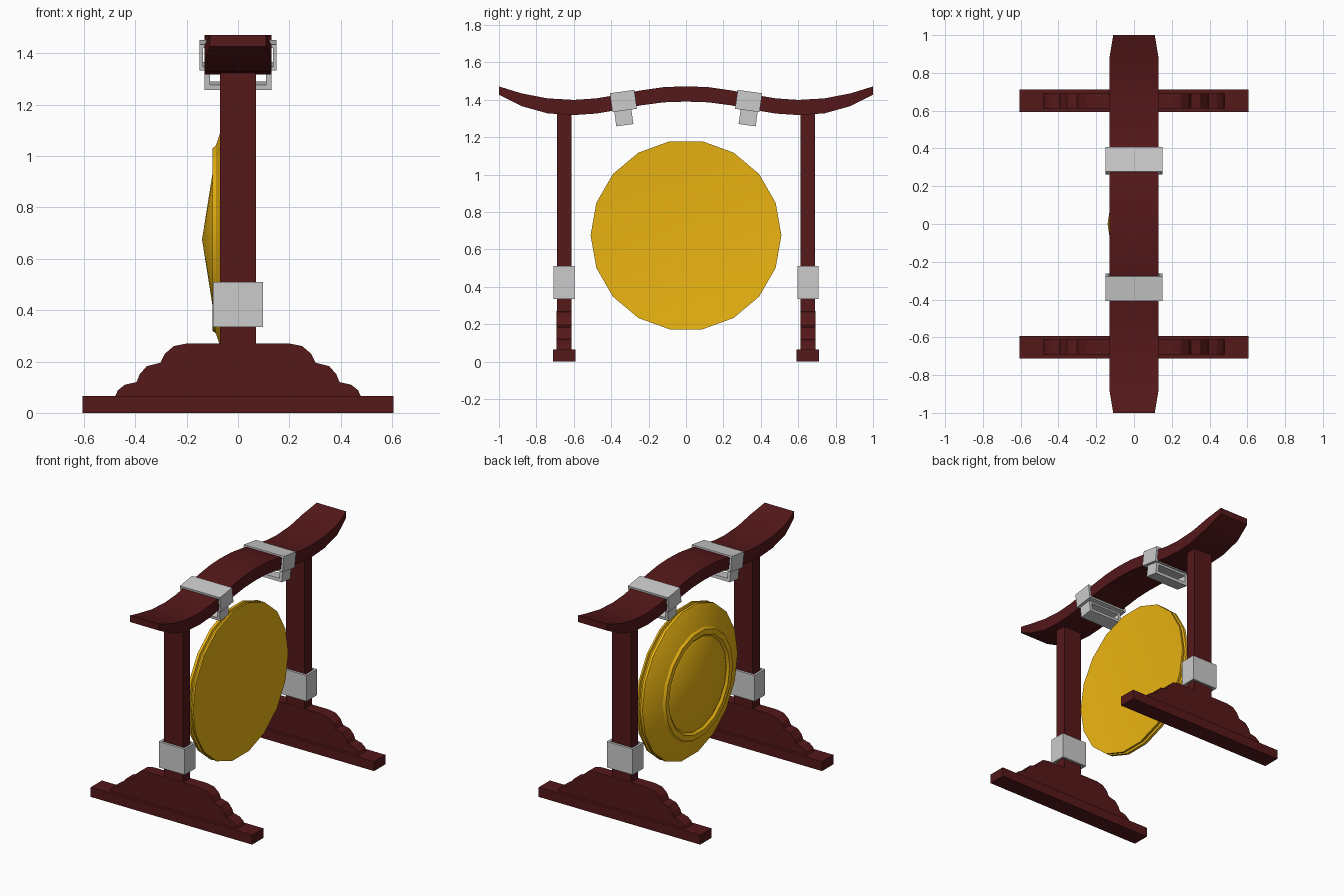
import bpy, bmesh, math
from mathutils import Matrix

if "Cube" in bpy.data.objects:
    bpy.data.objects.remove(bpy.data.objects["Cube"])


def material(name, rgb):
    m = bpy.data.materials.new(name)
    m.diffuse_color = (*rgb, 1)
    m.use_nodes = True
    m.node_tree.nodes["Principled BSDF"].inputs["Base Color"].default_value = m.diffuse_color
    return m


WOOD = material("dark_red_wood", (0.09, 0.009, 0.010))
GOLD = material("gold_metal", (0.83, 0.46, 0.006))


def finish(name, bm, mat=None):
    bmesh.ops.recalc_face_normals(bm, faces=bm.faces)
    me = bpy.data.meshes.new(name)
    bm.to_mesh(me)
    bm.free()
    ob = bpy.data.objects.new(name, me)
    bpy.context.collection.objects.link(ob)
    if mat:
        me.materials.append(mat)
    return ob


def smooth(ob, degrees):
    bpy.ops.object.select_all(action='DESELECT')
    ob.select_set(True)
    bpy.context.view_layer.objects.active = ob
    bpy.ops.object.shade_smooth_by_angle(angle=math.radians(degrees))


def box(name, centre, size, mat=None):
    bm = bmesh.new()
    bmesh.ops.create_cube(bm, size=1, matrix=Matrix.Translation(centre) @ Matrix.Diagonal((*size, 1)))
    return finish(name, bm, mat)


def tube(name, half_a, half_b, half_len, wall, matrix):
    """Open rectangular sleeve running along its local z axis."""
    bm = bmesh.new()
    rings = []
    for inset, z in ((0, -half_len), (0, half_len), (wall, half_len), (wall, -half_len)):
        a, b = half_a - inset, half_b - inset
        rings.append([bm.verts.new((sx * a, sy * b, z))
                      for sx, sy in ((1, 1), (-1, 1), (-1, -1), (1, -1))])
    for i in range(4):
        r, q = rings[i], rings[(i + 1) % 4]
        for k in range(4):
            bm.faces.new((r[k], r[(k + 1) % 4], q[(k + 1) % 4], q[k]))
    bm.transform(matrix)
    return finish(name, bm)


# Stepped foot, post and metal sleeve at each end
STEPS = [(.48, .06), (.468, .088), (.44, .11), (.395, .12), (.383, .15), (.355, .182),
         (.302, .195), (.285, .23), (.25, .26), (.20, .27)]
outline = STEPS + [(-x, z) for x, z in reversed(STEPS)]
for side, s in (("left", -1), ("right", 1)):
    y = .652 * s
    box(f"foot_base_{side}", (0, y, .0325), (1.21, .12, .065), WOOD)
    bm = bmesh.new()
    face = bm.faces.new([bm.verts.new((x, y - .04, z)) for x, z in outline])
    new = bmesh.ops.extrude_face_region(bm, geom=[face])["geom"]
    bmesh.ops.translate(bm, vec=(0, .08, 0), verts=[g for g in new if isinstance(g, bmesh.types.BMVert)])
    finish(f"foot_steps_{side}", bm, WOOD)
    box(f"post_{side}", (0, y, .70), (.14, .077, 1.26), WOOD)
    tube(f"post_sleeve_{side}", .097, .057, .0875, .015, Matrix.Translation((0, y, .4225)))

    # Clamp around the beam with a hanging loop under it, tilted with the beam
    place = (Matrix.Translation((0, .335 * s, 1.393)) @ Matrix.Rotation(math.radians(-8 * s), 4, 'X'))
    along_y = Matrix.Rotation(math.radians(90), 4, 'X')
    tube(f"beam_clamp_{side}", .15, .051, .066, .014, place @ along_y)
    tube(f"hanging_loop_{side}", .13, .042, .046, .02,
         place @ Matrix.Translation((0, .01 * s, -.087)) @ along_y)

# Curved top beam, tapering at the tips: y, top z, bottom z, half width
HALF = [(0, 1.472, 1.39, .13), (.12, 1.467, 1.386, .13), (.24, 1.45, 1.37, .13),
        (.36, 1.427, 1.346, .13), (.48, 1.407, 1.326, .13), (.60, 1.399, 1.318, .13),
        (.74, 1.407, 1.327, .13), (.88, 1.434, 1.366, .13), (1.0, 1.471, 1.427, .11)]
stations = [(-y, t, b, w) for y, t, b, w in reversed(HALF[1:])] + HALF
bm = bmesh.new()
rings = [[bm.verts.new(p) for p in ((-w, y, b), (w, y, b), (w, y, t), (-w, y, t))]
         for y, t, b, w in stations]
for r, q in zip(rings, rings[1:]):
    for k in range(4):
        bm.faces.new((r[k], r[(k + 1) % 4], q[(k + 1) % 4], q[k]))
bm.faces.new(rings[0])
bm.faces.new(rings[-1])
smooth(finish("top_beam", bm, WOOD), 30)

# Gong: 18-sided lathe about x, ringed dome on one face and shallow dish on the other
PROFILE = [(-.14, 0), (-.094, .295), (-.086, .31), (-.10, .325), (-.10, .36), (-.086, .372),
           (-.07, .42), (-.038, .495), (-.03, .51), (-.012, .51), (-.008, .496),
           (.004, .496), (.008, .51), (.02, .51), (-.015, 0)]
N = 18
bm = bmesh.new()
rings = []
for x, r in PROFILE:
    if r == 0:
        rings.append([bm.verts.new((x, 0, .675))] * N)
    else:
        rings.append([bm.verts.new((x, r * math.cos(math.tau * k / N), .675 + r * math.sin(math.tau * k / N)))
                      for k in range(N)])
for a, b in zip(rings, rings[1:]):
    for k in range(N):
        j = (k + 1) % N
        bm.faces.new(list(dict.fromkeys((a[k], a[j], b[j], b[k]))))
smooth(finish("gong", bm, GOLD), 30)
